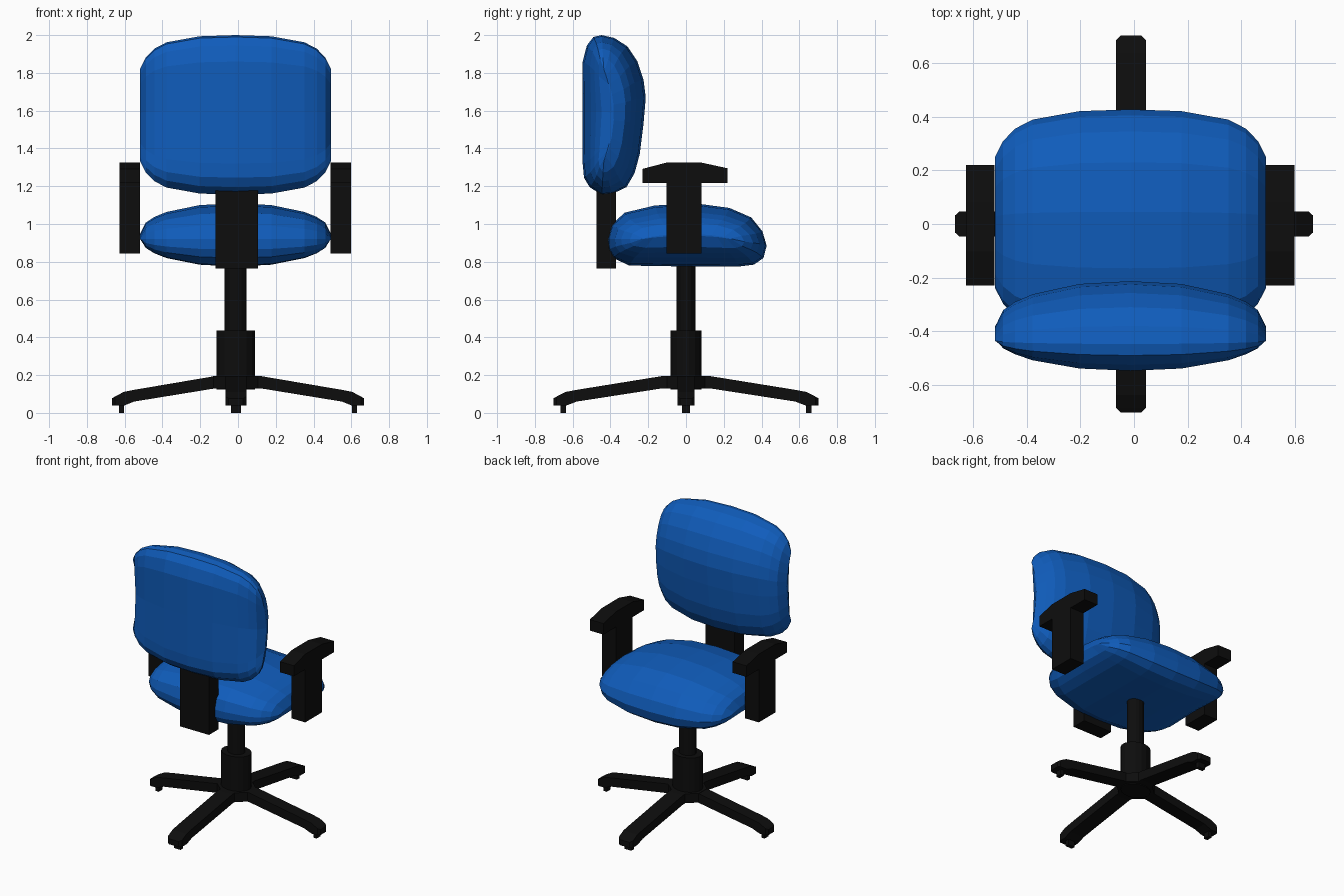
import bpy, bmesh, math

if "Cube" in bpy.data.objects:
    bpy.data.objects.remove(bpy.data.objects["Cube"])

CX = -0.013  # the upper chair sits slightly left of the base


def material(name, rgb):
    m = bpy.data.materials.new(name)
    m.diffuse_color = (*rgb, 1)
    m.use_nodes = True
    m.node_tree.nodes["Principled BSDF"].inputs["Base Color"].default_value = m.diffuse_color
    return m


BLUE = material("blue fabric", (0.005, 0.108, 0.50))
BLACK = material("black plastic", (0.004, 0.004, 0.004))


def loft(name, rings, mat):
    """Skin a list of equal-length point rings and cap both ends."""
    bm = bmesh.new()
    vs = [[bm.verts.new(p) for p in r] for r in rings]
    n = len(rings[0])
    for a, b in zip(vs, vs[1:]):
        for i in range(n):
            j = (i + 1) % n
            bm.faces.new((a[i], a[j], b[j], b[i]))
    bm.faces.new(vs[0])
    bm.faces.new(vs[-1])
    bmesh.ops.recalc_face_normals(bm, faces=bm.faces)
    me = bpy.data.meshes.new(name)
    bm.to_mesh(me)
    bm.free()
    me.materials.append(mat)
    ob = bpy.data.objects.new(name, me)
    bpy.context.collection.objects.link(ob)
    return ob


def box(name, x0, x1, y0, y1, z0, z1):
    ring = [(x0, y0), (x1, y0), (x1, y1), (x0, y1)]
    return loft(name, [[(x, y, z) for x, y in ring] for z in (z0, z1)], BLACK)


def tube(name, rx, ry, z0, z1, sides):
    angs = [2 * math.pi * (i + 0.5) / sides for i in range(sides)]
    return loft(name, [[(CX + rx * math.cos(a), ry * math.sin(a), z) for a in angs]
                       for z in (z0, z1)], BLACK)


# cushions: side profile swept across x, thinning to a rim
# stations: x offset, length scale, thickness scale
HALF = [(0, 1, 1), (0.19, 0.985, 0.94), (0.365, 0.91, 0.72), (0.43, 0.83, 0.56),
        (0.475, 0.72, 0.38), (0.505, 0.58, 0.02)]
STATIONS = [(-x, l, t) for x, l, t in HALF[:0:-1]] + HALF


def cushion(name, profile, centre, rim, bow, upright):
    """profile holds (length, thickness) points; rim is the thickness of the edge line."""
    half = max(abs(l - centre) for l, t in profile)
    rings = []
    for x, ls, ts in STATIONS:
        ring = []
        for l, t in profile:
            mid = rim - bow * ((l - centre) / half) ** 2
            a, b = centre + (l - centre) * ls, mid + (t - mid) * ts
            ring.append((CX + x, b, a) if upright else (CX + x, a, b))
        rings.append(ring)
    return loft(name, rings, BLUE)


cushion("seat", [(-0.415, 0.92), (-0.395, 0.995), (-0.325, 1.06), (-0.165, 1.098),
                 (0.045, 1.11), (0.23, 1.085), (0.345, 1.035), (0.405, 0.96),
                 (0.427, 0.885), (0.41, 0.82), (0.36, 0.785), (0.28, 0.775),
                 (0.0, 0.775), (-0.3, 0.78), (-0.385, 0.82), (-0.41, 0.865)],
        0.006, 0.945, 0.025, False)
cushion("backrest", [(2.0, -0.447), (1.985, -0.38), (1.94, -0.31), (1.86, -0.257),
                     (1.765, -0.225), (1.67, -0.213), (1.53, -0.225), (1.37, -0.245),
                     (1.27, -0.272), (1.195, -0.315), (1.16, -0.39), (1.155, -0.447),
                     (1.195, -0.51), (1.245, -0.54), (1.32, -0.547), (1.6, -0.547),
                     (1.86, -0.547), (1.945, -0.525), (1.99, -0.49)],
        1.577, -0.385, 0.05, True)

# bar joining the backrest to the seat
box("back_support", -0.12, 0.106, -0.475, -0.37, 0.765, 1.25)

# armrests: T-shaped side profile
ARM = [(-0.103, 0.843), (0.082, 0.843), (0.082, 1.217), (0.22, 1.217), (0.22, 1.295),
       (0.082, 1.325), (-0.103, 1.325), (-0.23, 1.292), (-0.23, 1.217), (-0.103, 1.217)]
for name, x0, x1 in (("left_armrest", -0.627, -0.519), ("right_armrest", 0.491, 0.598)):
    loft(name, [[(x, y, z) for y, z in ARM] for x in (x0, x1)], BLACK)

# column
tube("stem", 0.059, 0.05, 0.40, 0.82, 16)
tube("column_sleeve", 0.104, 0.084, 0.125, 0.437, 16)
tube("base_hub", 0.13, 0.115, 0.13, 0.195, 8)

# four legs with pegs: distance, top, bottom, half width
LEG = [(0, 0.195, 0.13, 0.046), (0.12, 0.195, 0.13, 0.046), (0.55, 0.122, 0.06, 0.046),
       (0.605, 0.111, 0.038, 0.046), (0.652, 0.086, 0.038, 0.046), (0.667, 0.077, 0.038, 0.032)]
for name, s, along_y in (("left", -1, False), ("right", 1, False),
                         ("front", -1, True), ("rear", 1, True)):
    def place(d, w, z):
        return (-0.011 + w * 1.2, s * d * 1.052, z) if along_y else (s * d, w, z)
    loft(name + "_leg", [[place(d, -w, b), place(d, w, b), place(d, w, t), place(d, -w, t)]
                         for d, t, b, w in LEG], BLACK)
    loft(name + "_peg", [[place(d, w, z) for d, w in
                          ((0.604, -0.022), (0.631, -0.022), (0.631, 0.022), (0.604, 0.022))]
                         for z in (0, 0.06)], BLACK)
